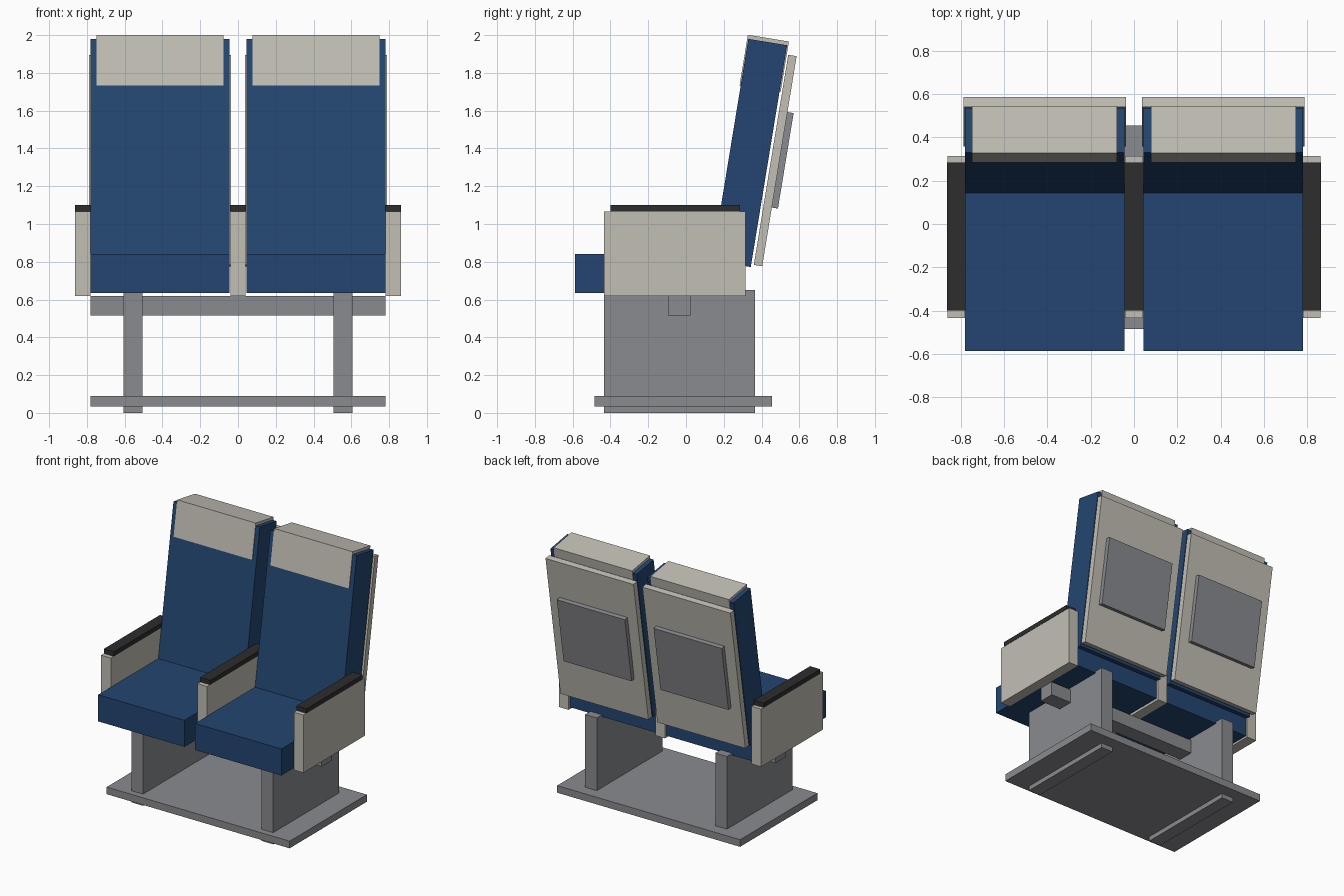
import bpy, bmesh, math
from mathutils import Matrix, Vector

if "Cube" in bpy.data.objects:
    bpy.data.objects.remove(bpy.data.objects["Cube"])


def material(name, rgb):
    m = bpy.data.materials.new(name)
    m.diffuse_color = (*rgb, 1.0)
    m.use_nodes = True
    m.node_tree.nodes["Principled BSDF"].inputs["Base Color"].default_value = m.diffuse_color
    return m


BLUE = material("blue fabric", (0.017, 0.060, 0.165))
CREAM = material("cream plastic", (0.54, 0.52, 0.46))
GREY = material("grey metal", (0.255, 0.258, 0.275))
DARK = material("dark rubber", (0.026, 0.026, 0.026))


def box(name, mat, x, y, z, matrix=Matrix()):
    """Box from (min, max) ranges, optionally placed by a matrix."""
    bm = bmesh.new()
    bmesh.ops.create_cube(bm, size=1)
    size = [r[1] - r[0] for r in (x, y, z)]
    centre = Vector([(r[0] + r[1]) / 2 for r in (x, y, z)])
    bm.transform(matrix @ Matrix.Translation(centre) @ Matrix.Diagonal((*size, 1)))
    me = bpy.data.meshes.new(name)
    bm.to_mesh(me)
    bm.free()
    me.materials.append(mat)
    ob = bpy.data.objects.new(name, me)
    bpy.context.collection.objects.link(ob)
    return ob


# Frame: base plate, cross beam
box("base_plate", GREY, (-0.78, 0.78), (-0.485, 0.455), (0.035, 0.09))
box("cross_beam", GREY, (-0.78, 0.78), (-0.095, 0.025), (0.515, 0.62))

# Armrests with dark pads
for name, cx in (("left", -0.821), ("middle", 0.0), ("right", 0.821)):
    xr = (cx - 0.041, cx + 0.041)
    box(name + "_armrest", CREAM, xr, (-0.435, 0.315), (0.62, 1.065))
    box(name + "_armrest_pad", DARK, (xr[0] - 0.002, xr[1] + 0.002), (-0.40, 0.285), (1.065, 1.10))

# Reclined frame: origin at the top front edge of the backrest
tilt = Matrix.Translation((0, 0.33, 1.98)) @ Matrix.Rotation(math.radians(-9.3), 4, 'X')

for side, cx in (("left", -0.413), ("right", 0.413)):
    def span(half):
        return (cx - half, cx + half)

    # Leg panel, passing through the base plate
    lx = math.copysign(0.555, cx)
    box(side + "_leg", GREY, (lx - 0.05, lx + 0.05), (-0.435, 0.365), (0, 0.65))
    # Seat cushion
    box(side + "_seat_cushion", BLUE, span(0.368), (-0.587, 0.30), (0.635, 0.84))
    # Tilted back cushion, headrest cover, rear shell and rear panel
    box(side + "_back_cushion", BLUE, span(0.368), (0, 0.208), (-1.19, 0), tilt)
    box(side + "_headrest_cover", CREAM, span(0.335), (-0.006, 0.214), (-0.25, 0.021), tilt)
    box(side + "_back_shell", CREAM, span(0.375), (0.222, 0.267), (-1.176, -0.049), tilt)
    box(side + "_rear_panel", GREY, span(0.29), (0.262, 0.30), (-0.861, -0.349), tilt)
